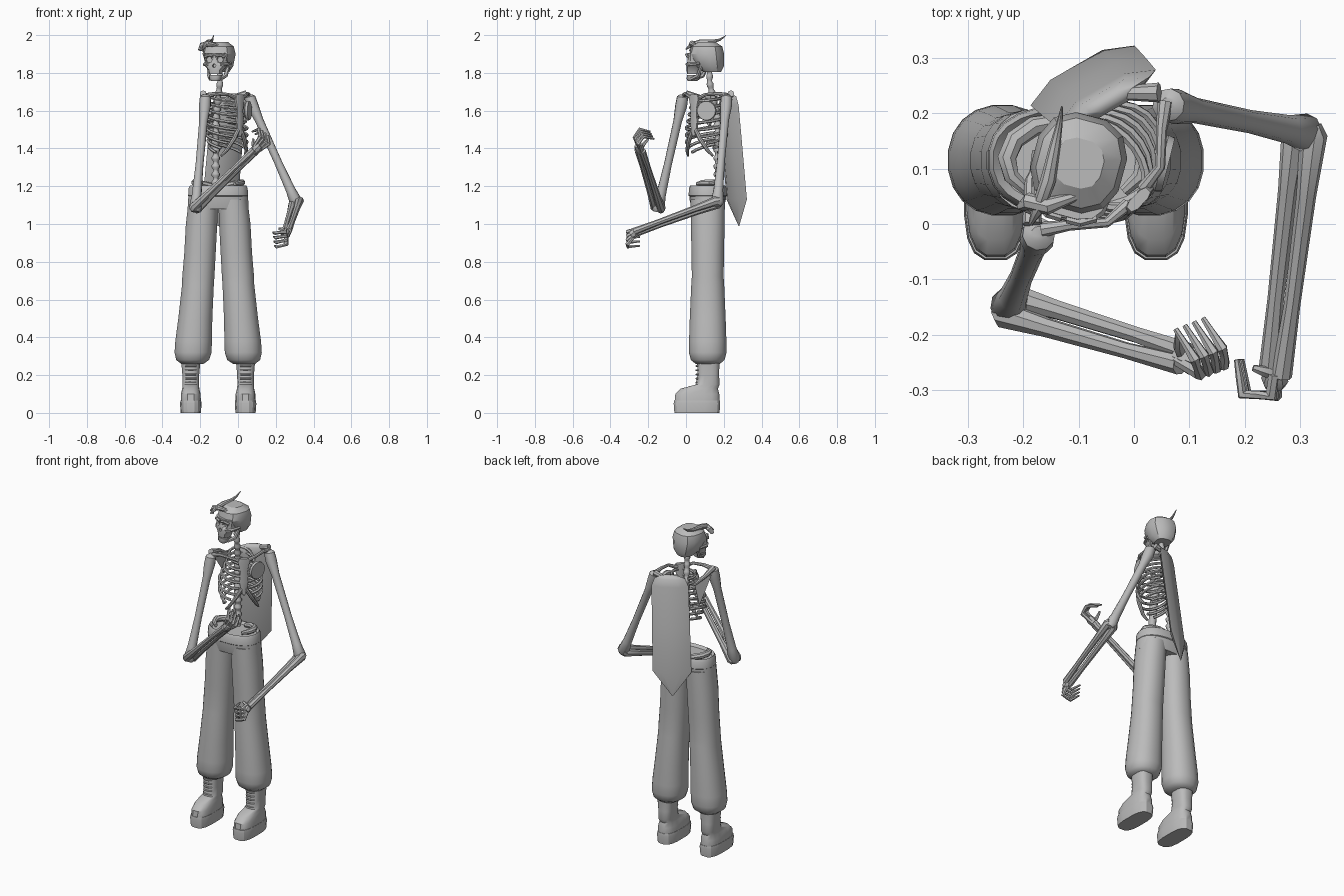
import bpy, bmesh
from math import sin, cos, pi, radians
from mathutils import Vector as V, Matrix

if "Cube" in bpy.data.objects:
    bpy.data.objects.remove(bpy.data.objects["Cube"])

grey = bpy.data.materials.new("plain_grey")
grey.use_nodes = True
grey.diffuse_color = (0.5, 0.5, 0.5, 1)
grey.node_tree.nodes["Principled BSDF"].inputs["Base Color"].default_value = (0.5, 0.5, 0.5, 1)


def loft(name, rings, angle=40):
    """Skin a list of equal rings and cap both ends."""
    bm = bmesh.new()
    rows = [[bm.verts.new(p) for p in r] for r in rings]
    n = len(rows[0])
    for a, b in zip(rows, rows[1:]):
        for i in range(n):
            j = (i + 1) % n
            bm.faces.new((a[i], a[j], b[j], b[i]))
    bm.faces.new(rows[0])
    bm.faces.new(rows[-1])
    bmesh.ops.recalc_face_normals(bm, faces=bm.faces)
    me = bpy.data.meshes.new(name)
    bm.to_mesh(me)
    bm.free()
    me.materials.append(grey)
    ob = bpy.data.objects.new(name, me)
    bpy.context.collection.objects.link(ob)
    bpy.ops.object.select_all(action='DESELECT')
    ob.select_set(True)
    bpy.context.view_layer.objects.active = ob
    bpy.ops.object.shade_smooth_by_angle(angle=radians(angle))
    return ob


def tube(name, pts, radii, n=8):
    """Round bar through points, with one radius or one per point."""
    pts = [V(p) for p in pts]
    if not isinstance(radii, (list, tuple)):
        radii = [radii] * len(pts)
    rings, side = [], None
    for i, p in enumerate(pts):
        d = (pts[min(i + 1, len(pts) - 1)] - pts[max(i - 1, 0)]).normalized()
        side = d.orthogonal() if side is None else side - d * side.dot(d)
        side.normalize()
        up = d.cross(side)
        rings.append([p + radii[i] * (side * cos(2 * pi * k / n) + up * sin(2 * pi * k / n))
                      for k in range(n)])
    return loft(name, rings)


def oval(place, x, y, z, rx, ry, n=16, power=2):
    """Horizontal superellipse ring mapped through a placing function."""
    def s(v):
        return (1 if v > 0 else -1) * abs(v) ** (2 / power)
    return [place(x + rx * s(cos(2 * pi * (k + .5) / n)), y + ry * s(sin(2 * pi * (k + .5) / n)), z)
            for k in range(n)]


def placer(cx, cy, degrees):
    m = Matrix.Translation((cx, cy, 0)) @ Matrix.Rotation(radians(degrees), 4, 'Z')
    return lambda x, y, z: m @ V((x, y, z))


hips = placer(-.105, .115, 0)
chest = placer(-.055, .105, 46)
head = placer(-.1, .11, -15)
sides = (("right", -1), ("left", 1))

# Trousers: yoke, waistband, hip bones
loft("trouser_yoke", [oval(hips, 0, 0, z, rx, ry, 24, 2.4) for z, rx, ry in
                      ((1.08, .163, .085), (1.13, .16, .097), (1.18, .155, .097))])
loft("waistband", [oval(hips, 0, 0, z, rx, ry, 24, 2.4) for z, rx, ry in
                   ((1.14, .15, .09), (1.15, .16, .102), (1.19, .157, .1), (1.205, .15, .092), (1.19, .135, .08))])
for side, s in sides:
    arc = [hips(s * (.03 + .095 * sin(a)), .07 * cos(a), 1.2 + .02 * sin(a)) for a in
           (0, .5, 1, 1.5, 2, 2.5)]
    tube(side + "_hip_bone", arc, [.015, .018, .018, .018, .015, .01])

# Trouser legs: offset from centre, half widths by height
LEG = ((1.13, .078, .078, .092), (1.0, .088, .084, .09), (.85, .096, .084, .087), (.72, .105, .086, .085),
       (.68, .107, .085, .088), (.5, .121, .091, .096), (.38, .13, .098, .1), (.32, .133, .099, .101),
       (.28, .135, .088, .09), (.26, .137, .06, .065))
# Boots: height, y centre, half widths
BOOT = ((.06, -.057, .054, .12), (.1, -.055, .053, .118), (.128, -.045, .046, .1), (.15, 0, .044, .064),
        (.2, .003, .045, .058), (.28, .003, .052, .06))
for side, s in sides:
    loft(side + "_trouser_leg", [oval(hips, s * o, 0, z, rx, ry, 20, 2.2) for z, o, rx, ry in LEG])
    loft(side + "_boot", [oval(hips, s * .145, y, z, rx, ry, 16, 2.8) for z, y, rx, ry in BOOT], 35)
    loft(side + "_boot_sole", [oval(hips, s * .145, -.057, z, r, r + .067, 16, 3) for z, r in
                               ((0, .054), (.05, .058), (.066, .055))], 30)
    for i in range(5):
        z = .16 + .022 * i
        tube(side + "_lace", [hips(s * .145 + x, y, z) for x, y in
                              ((-.028, -.05), (-.012, -.06), (.012, -.06), (.028, -.05))], .005, 6)

# Spine and neck with ringed vertebrae
spine, radii = [], []
for i in range(61):
    z = 1.17 + i * .0108
    t = min(max((z - 1.55) / .2, 0), 1)
    spine.append((-.118 + .023 * t, .168 - .043 * t, z))
    radii.append(.022 - .004 * t if i % 4 < 2 else .014)
tube("spine", spine, radii, 10)

# Ribs sweep from the spine round to the breastbone or the rib margin
for side, s in sides:
    for i in range(9):
        w = .065 + .055 * min(i / 4, 1) - .012 * max(i - 6, 0)
        end = pi * (.93 if i < 6 else .93 - .13 * (i - 5))
        pts = []
        for k in range(11):
            a = .15 + (end - .15) * k / 10
            pts.append(chest(s * w * sin(a), .005 + .092 * cos(a),
                             1.67 - .031 * i - (.02 + .007 * i) * (1 - cos(a)) / 2))
        tube(side + "_rib", pts, .0085, 6)
    tube(side + "_rib_margin", [chest(s * x, y, z) for x, y, z in
         ((.01, -.088, 1.5), (.04, -.085, 1.45), (.075, -.065, 1.39), (.092, -.04, 1.36))],
         [.012, .012, .01, .006])
    # Collar bone, shoulder blade and its ridge
    tube(side + "_collar_bone", [chest(s * x, y, z) for x, y, z in
         ((.02, -.08, 1.665), (.07, -.075, 1.685), (.12, -.03, 1.69), (.16, 0, 1.68))],
         [.012, .009, .01, .014])
    tri = ((.04, .085, 1.66), (.15, .04, 1.66), (.07, .1, 1.51))
    loft(side + "_shoulder_blade", [[chest(s * x, y + d, z) for x, y, z in tri] for d in (0, .012)])
    tube(side + "_blade_ridge", [chest(s * x, y, z) for x, y, z in
         ((.04, .1, 1.63), (.11, .075, 1.67), (.165, .02, 1.69))], [.007, .012, .018])

loft("breastbone", [oval(chest, 0, -.088, z, w, .011, 8, 3) for z, w in
                    ((1.685, .026), (1.665, .036), (1.61, .022), (1.54, .026), (1.5, .02), (1.46, .006))])

# Round plate on the left of the chest
tube("chest_disc", [(.042, .112, 1.6), (.05, .11, 1.6), (.062, .107, 1.6)], [.045, .053, .05], 20)

# Long pointed panel hanging on the back
rings = []
for z, w in ((1.692, .04), (1.675, .085), (1.63, .103), (1.4, .106), (1.13, .108), (.99, .004)):
    t = (1.69 - z) / .7
    c = V((-.045 - .06 * t, .222 + .058 * t, z))
    across, out = V((.87, .5, 0)) * w, V((-.5, .87, 0)) * .022 * min(1, w / .1)
    rings.append([c - across, c - across * .5 + out, c + across * .5 + out, c + across,
                  c + across * .5 - out, c - across * .5 - out])
loft("back_panel", rings, 50)


# Arms: humerus, two forearm bones, hand with curled fingers
def arm(side, shoulder, elbow, wrist, knuckle, middle, tip, spread, thumb):
    S, E, W, K, M, T, D, TH = map(V, (shoulder, elbow, wrist, knuckle, middle, tip, spread, thumb))
    tube(side + "_upper_arm", [S + V((0, 0, .026)), S + V((0, 0, .012)), S.lerp(E, .06), S.lerp(E, .2),
         S.lerp(E, .6), S.lerp(E, .88), E, E + (E - S) * .035],
         [.014, .03, .032, .023, .021, .026, .035, .022], 10)
    gap = (W - E).cross(E - S).normalized() * .019
    for name, k in (("outer", 1), ("inner", -1)):
        g = gap * k
        tube(side + "_" + name + "_forearm", [E - (W - E) * .03 + g * .6, E + g, E.lerp(W, .25) + g,
             E.lerp(W, .7) + g * .9, W + g * .7], [.02, .025, .018, .015, .019], 8)
    tube(side + "_wrist", [W - (K - W) * .2, W.lerp(K, .25), W.lerp(K, .5)], [.018, .025, .02])
    for i in range(4):
        u = D * (i / 3 - .5)
        tube(side + "_finger", [W + u * .5, K + u, (K + M) / 2 + u * 1.1, M + u * 1.1,
             (M + T) / 2 + u * 1.1, T + u * 1.1], [.01, .012, .008, .01, .007, .005], 6)
    tube(side + "_thumb", [W, W.lerp(TH, .5) - D * .1, TH], [.011, .01, .006], 6)


arm("right", (-.172, -.018, 1.66), (-.225, -.148, 1.085), (.09, -.243, 1.39), (.142, -.262, 1.445),
    (.135, -.235, 1.482), (.1, -.18, 1.47), (.045, .018, -.035), (.08, -.2, 1.45))
arm("left", (.062, .215, 1.66), (.308, .165, 1.115), (.255, -.272, .955), (.252, -.31, .925),
    (.2, -.308, .915), (.19, -.245, .92), (.008, 0, -.065), (.215, -.26, .975))

# Skull cap and face
loft("cranium", [oval(head, 0, y, z, rx, ry, 12, 2.5) for z, y, rx, ry in
                 ((1.805, .03, .045, .045), (1.835, .015, .068, .075), (1.9, 0, .085, .09),
                  (1.94, 0, .075, .08), (1.964, 0, .045, .045))], 30)
face = loft("face", [oval(head, 0, y, z, rx, ry, 12, 2.6) for z, y, rx, ry in
                     ((1.793, -.072, .034, .034), (1.815, -.068, .038, .04), (1.84, -.06, .063, .045),
                      (1.865, -.058, .06, .045), (1.905, -.055, .066, .045))], 30)
# Eye sockets and nose hole are cut out of the face
for x, z, r in ((-.03, 1.87, .021), (.03, 1.87, .021), (0, 1.838, .011)):
    cutter = tube("socket_cutter", [head(x, -.13, z), head(x, -.083, z)], [r, r * .8], 8)
    cutter.hide_render = True
    mod = face.modifiers.new("socket", 'BOOLEAN')
    mod.operation, mod.solver, mod.object = 'DIFFERENCE', 'EXACT', cutter
    deps = bpy.context.evaluated_depsgraph_get()
    cut = bpy.data.meshes.new_from_object(face.evaluated_get(deps))
    face.modifiers.clear()
    face.data = cut
    bpy.data.objects.remove(cutter)

loft("jaw", [oval(head, 0, y, z, rx, ry, 12, 2.6) for z, y, rx, ry in
             ((1.757, -.078, .022, .024), (1.768, -.074, .032, .034), (1.788, -.072, .034, .035))])
for side, s in sides:
    tube(side + "_jaw_hinge", [head(s * x, y, z) for x, y, z in
         ((.028, -.075, 1.768), (.045, -.035, 1.785), (.056, -.012, 1.84))], [.01, .012, .009], 6)
    tube(side + "_cheekbone", [head(s * x, y, z) for x, y, z in
         ((.035, -.1, 1.845), (.06, -.075, 1.845), (.07, -.02, 1.85))], [.008, .01, .007], 6)
    tube(side + "_brow", [head(s * x, y, z) for x, y, z in
         ((.006, -.103, 1.89), (.03, -.103, 1.896), (.055, -.088, 1.885))], .008, 6)

# Forelock curl and the thin strand lying over the head
tube("forelock", [head(x, y, z) for x, y, z in
     ((.01, -.06, 1.945), (-.035, -.09, 1.955), (-.07, -.09, 1.945), (-.077, -.1, 1.925), (-.058, -.108, 1.918))],
     [.008, .016, .016, .012, .005])
tube("hair_strand", [(-.187, 0, 1.925), (-.172, .03, 1.95), (-.155, .08, 1.964), (-.143, .14, 1.966),
                     (-.135, .18, 1.976), (-.13, .212, 1.998)], [.004, .013, .014, .01, .006, .002])
